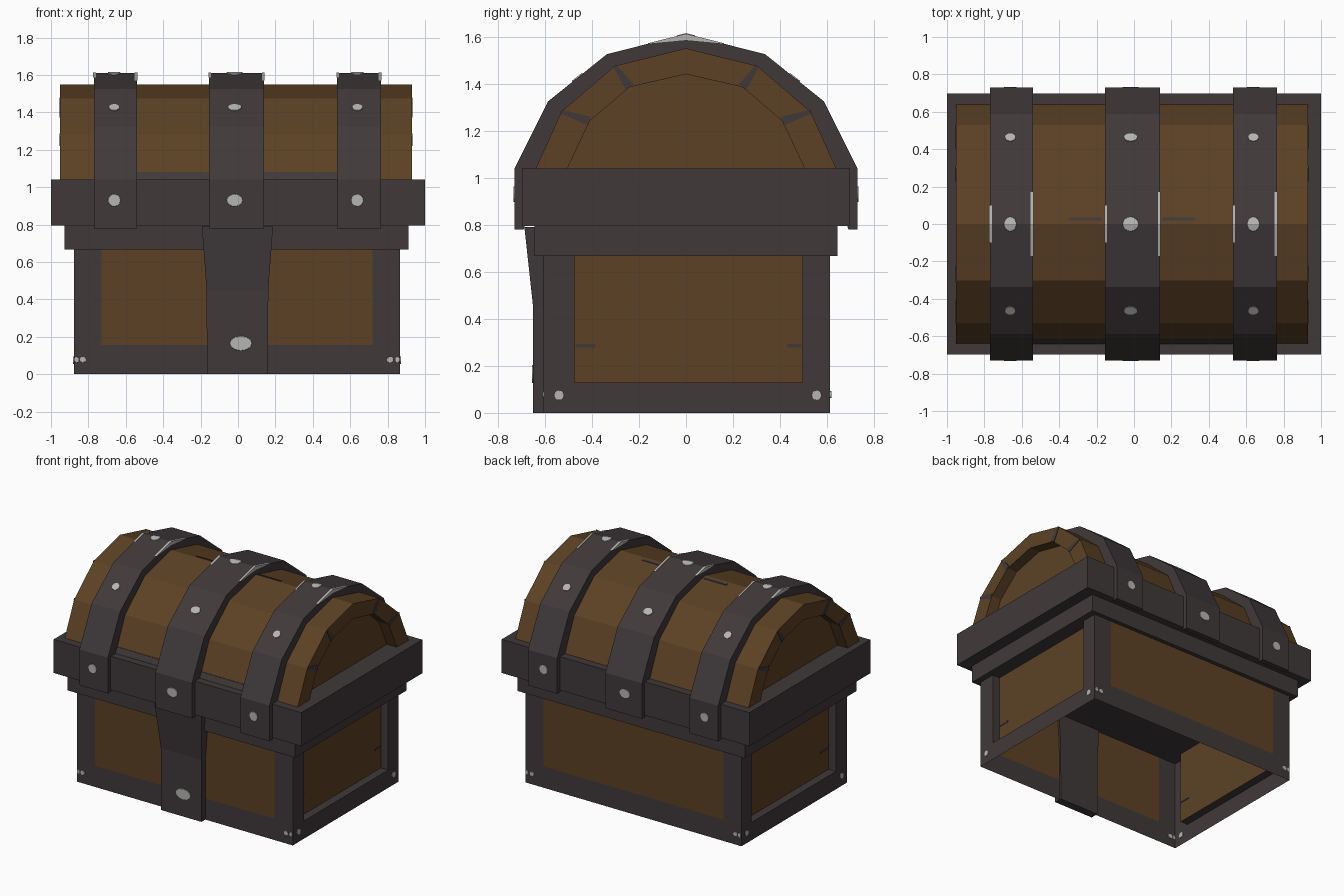
import bpy, bmesh, math
from mathutils import Matrix, Vector

if "Cube" in bpy.data.objects:
    bpy.data.objects.remove(bpy.data.objects["Cube"])


def material(name, rgb):
    m = bpy.data.materials.new(name)
    m.diffuse_color = (*rgb, 1)
    m.use_nodes = True
    m.node_tree.nodes["Principled BSDF"].inputs["Base Color"].default_value = m.diffuse_color
    return m


WOOD = material("brown_wood", (0.107, 0.053, 0.0185))
IRON = material("dark_iron", (0.0513, 0.0409, 0.0423))
STEEL = material("pale_steel", (0.46, 0.46, 0.45))


def finish(name, bm, *mats):
    bmesh.ops.remove_doubles(bm, verts=bm.verts, dist=1e-5)
    bmesh.ops.recalc_face_normals(bm, faces=bm.faces)
    me = bpy.data.meshes.new(name)
    bm.to_mesh(me)
    bm.free()
    for m in mats:
        me.materials.append(m)
    ob = bpy.data.objects.new(name, me)
    bpy.context.collection.objects.link(ob)
    return ob


def loft(name, sections, mat):
    """Closed solid through matching loops of points."""
    bm = bmesh.new()
    rings = [[bm.verts.new(p) for p in s] for s in sections]
    n = len(rings[0])
    for a, b in zip(rings, rings[1:]):
        for i in range(n):
            j = (i + 1) % n
            bm.faces.new((a[i], a[j], b[j], b[i]))
    bm.faces.new(rings[0])
    bm.faces.new(rings[-1])
    return finish(name, bm, mat)


def prism(name, pts, x0, x1, mat):
    """Side profile (y, z) extruded along x."""
    return loft(name, [[(x, y, z) for y, z in pts] for x in (x0, x1)], mat)


def box(name, x0, x1, y0, y1, z0, z1, mat):
    return prism(name, [(y0, z0), (y1, z0), (y1, z1), (y0, z1)], x0, x1, mat)


def mirrored(half):
    return half + [(-y, z) for y, z in reversed(half[:-1])]


def arch(name, outer, inner, x0, x1, mat):
    """Hollow arch between two half profiles, extruded along x."""
    o, i = mirrored(outer), mirrored(inner)
    bm = bmesh.new()
    V = [[[bm.verts.new((x, y, z)) for y, z in p] for p in (o, i)] for x in (x0, x1)]
    (ao, ai), (bo, bi) = V
    for k in range(len(o) - 1):
        for q in ((ao, ai), (bo, bi), (ao, bo), (ai, bi)):
            bm.faces.new((q[0][k], q[0][k + 1], q[1][k + 1], q[1][k]))
    for k in (0, -1):
        bm.faces.new((ao[k], bo[k], bi[k], ai[k]))
    return finish(name, bm, mat)


# Body shell: open underneath, iron frame with wood panels
X0, X1, Y0, Y1, TOP = -0.877, 0.866, -0.605, 0.613, 0.67
bm = bmesh.new()


def wall(us, zs, place, depth):
    def quad(pts, mat):
        bm.faces.new([bm.verts.new(place(*p)) for p in pts]).material_index = mat
    for i in range(3):
        for j in range(2):
            c = [(us[i], zs[j]), (us[i + 1], zs[j]), (us[i + 1], zs[j + 1]), (us[i], zs[j + 1])]
            panel = i == 1 and j == 1
            d = depth if panel else 0
            quad([(u, z, d) for u, z in c], int(panel))
            if d:
                for a, b in zip(c, c[1:] + c[:1]):
                    quad([(*a, 0), (*b, 0), (*b, d), (*a, d)], 0)


long_u, long_z = [X0, -0.73, 0.72, X1], [0, 0.155, TOP]
end_u, end_z = [Y0, -0.475, 0.495, Y1], [0, 0.13, TOP]
wall(long_u, long_z, lambda u, z, d: (u, Y0, z), 0)
wall(long_u, long_z, lambda u, z, d: (u, Y1, z), 0)
wall(end_u, end_z, lambda u, z, d: (X0 + d, u, z), 0.06)
wall(end_u, end_z, lambda u, z, d: (X1 - d, u, z), 0.06)
finish("chest_body", bm, IRON, WOOD)

# Ledge and lid rim
box("body_ledge", -0.927, 0.912, -0.643, 0.643, 0.667, 0.80, IRON)
box("lid_rim", -1, 1, -0.697, 0.697, 0.795, 1.04, IRON)

# Barrel lid with recessed ends
LX0, LX1 = -0.952, 0.93
lid_out = [(-0.643, 1.03), (-0.53, 1.28), (-0.303, 1.475), (0, 1.55)]
lid_in = [(-0.508, 1.03), (-0.41, 1.24), (-0.24, 1.385), (0, 1.44)]
arch("lid_barrel", lid_out, lid_in, LX0, LX1, WOOD)
prism("lid_end_panels", mirrored(lid_in), LX0 + 0.08, LX1 - 0.08, WOOD)

# Iron bands over the lid
BANDS = [(-0.77, -0.54), (-0.155, 0.14), (0.53, 0.765)]
band_out = [(-0.729, 0.78), (-0.729, 1.04), (-0.587, 1.324), (-0.336, 1.525), (0, 1.61)]
band_in = [(-0.69, 0.78), (-0.62, 1.04), (-0.5, 1.25), (-0.28, 1.44), (0, 1.5)]
for x0, x1 in BANDS:
    arch("lid_band", band_out, band_in, x0, x1, IRON)

# Front clasp strap
loft("front_clasp", [[(a, -0.59, z), (b, -0.59, z), (b, y, z), (a, y, z)] for z, a, b, y in
     ((0, -0.166, 0.16, -0.65), (0.45, -0.168, 0.162, -0.65), (0.79, -0.193, 0.187, -0.687))], IRON)

# Steel studs as thin plates
bm = bmesh.new()
SLOPE = (1.61 - 1.525) / 0.336


def stud(pos, normal, ru, rv, ridge=False):
    rot = Matrix() if ridge else Vector(normal).to_track_quat('Z', 'Y').to_matrix().to_4x4()
    m = Matrix.Translation(pos) @ rot @ Matrix.Diagonal((ru, rv, 1, 1))
    new = bmesh.ops.create_cone(bm, cap_ends=True, cap_tris=True, segments=12,
                                radius1=1, radius2=0.95, depth=0.009, matrix=m)["verts"]
    if ridge:
        for v in new:
            v.co.z -= abs(v.co.y) * SLOPE


for x, r in ((-0.662, 0.034), (-0.018, 0.044), (0.638, 0.034)):
    for s in (-1, 1):
        stud((x, s * 0.729, 0.93), (0, s, 0), r, 0.034)
        stud((x, s * 0.4615, 1.4245), (0, s * 0.201, 0.251), r * 0.85, 0.028)
    stud((x, 0, 1.61), (0, 0, 1), r, 0.04, True)
for y, s in ((Y0, -1), (Y1, 1)):
    for x in (-0.83, -0.863, 0.813, 0.853):
        stud((x, y, 0.078), (0, s, 0), 0.018 if abs(x) < 0.84 else 0.012, 0.016)
for x, s in ((X0, -1), (X1, 1)):
    for y in (-0.54, 0.555):
        stud((x, y, 0.075), (s, 0, 0), 0.021, 0.021)
stud((0.015, -0.65, 0.165), (0, -1, 0), 0.062, 0.04)
finish("studs", bm, STEEL)

# Worn bright edges on the band crowns
for x0, x1 in BANDS:
    for x, w in ((x0 + 0.003, 0.1), (x1 - 0.006, 0.17)):
        h = 1.612 - w * SLOPE
        prism("worn_edge", [(-w, h), (0, 1.612), (w, h), (0, 1.585)], x - 0.007, x + 0.008, STEEL)

# Dark plank seams: lid corners, lid front foot, lid crown, end panels
for x in (LX0, LX1):
    for s in (-1, 1):
        for o, i in zip(lid_out[1:3], lid_in[1:3]):
            a, b = Vector((s * o[0], o[1])), Vector((s * i[0], i[1]))
            t = (b - a).orthogonal().normalized()
            pts = [a + t * 0.008, a - t * 0.008, b - t * 0.02, b + t * 0.02]
            prism("lid_end_seam", pts, x - 0.003, x + 0.003, IRON)
for x0, x1 in ((BANDS[0][1], BANDS[1][0]), (BANDS[1][1], BANDS[2][0])):
    prism("lid_foot_seam", [(-0.642, 1.04), (-0.624, 1.08), (-0.618, 1.08), (-0.63, 1.04)], x0, x1, IRON)
for x0, x1 in ((-0.35, -0.17), (0.15, 0.33)):
    prism("lid_crown_seam", [(0.018, 1.549), (0.034, 1.545), (0.034, 1.53), (0.018, 1.53)], x0, x1, IRON)
for x in (X0 + 0.06, X1 - 0.06):
    for y0, y1 in ((-0.47, -0.385), (0.43, 0.49)):
        box("end_panel_seam", x - 0.003, x + 0.003, y0, y1, 0.278, 0.293, IRON)
